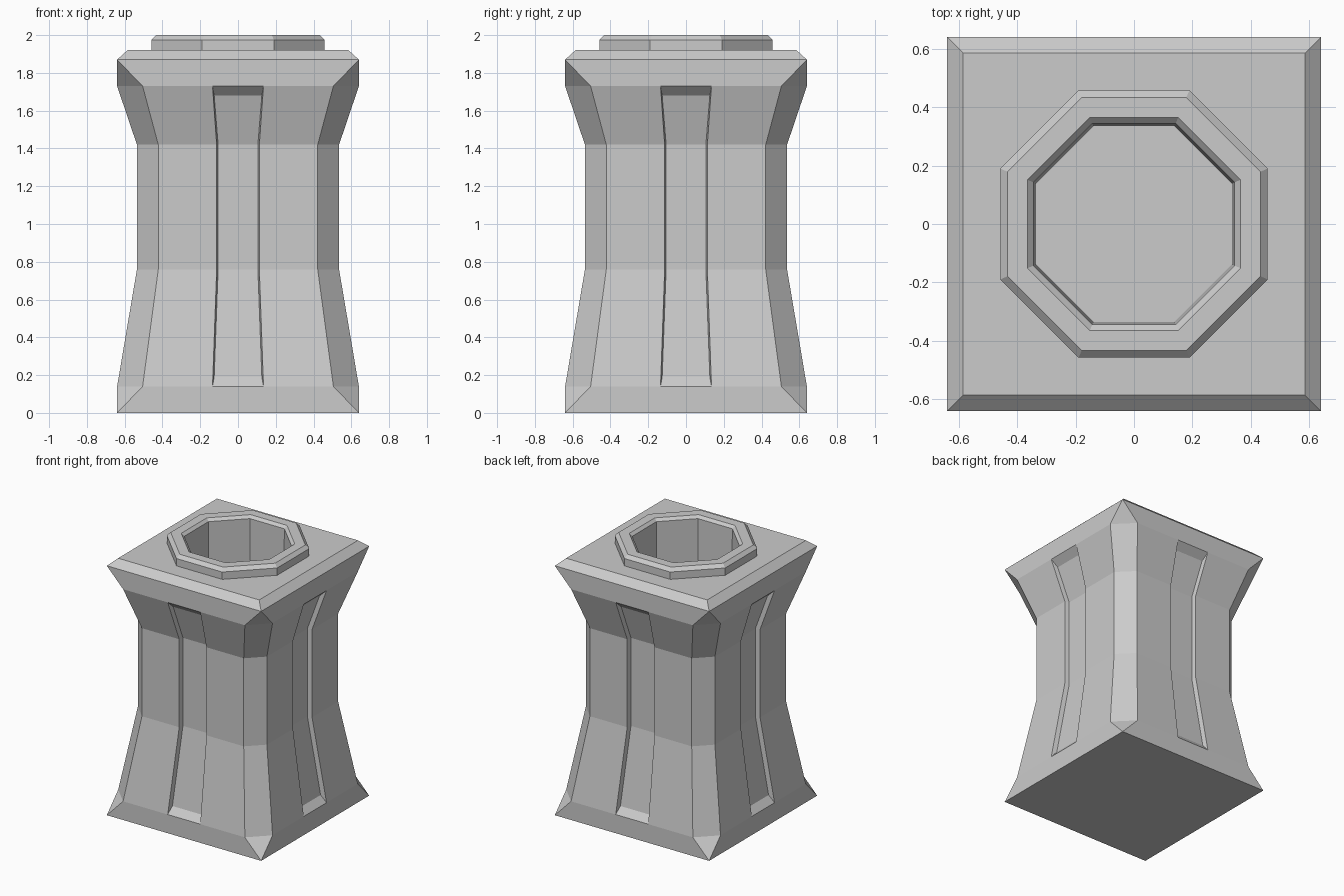
import bpy, bmesh
from math import tan, pi
from mathutils import Matrix, Vector

if "Cube" in bpy.data.objects:
    bpy.data.objects.remove(bpy.data.objects["Cube"])

T = tan(pi / 8)
# body levels: z, face distance, half face width, groove half width
LEVELS = [(0.14, 0.64, 0.505, 0.135), (0.76, 0.535, 0.422, 0.113),
          (1.42, 0.535, 0.422, 0.113), (1.73, 0.64, 0.505, 0.135)]
# groove floor: z, face distance, half width
GROOVE = [(0.19, 0.597, 0.126), (0.76, 0.502, 0.105),
          (1.42, 0.502, 0.105), (1.68, 0.588, 0.126)]
# collar and well octagon profile: apothem, z
COLLAR = [(0.458, 1.92), (0.458, 1.975), (0.433, 2.0), (0.365, 2.0),
          (0.345, 1.98), (0.335, 1.0)]


def P(x, h, z):
    """Point on the front side, h units out from the axis."""
    return Vector((x, -h, z))


def corner(h, c, z):
    """The two ends of the chamfer on the front right corner."""
    return P(c, h, z), Vector((h, -c, z))


def build(name, faces, caps=()):
    """Repeat the front faces on four sides, add caps, weld."""
    bm = bmesh.new()
    for k in range(4):
        rot = Matrix.Rotation(k * pi / 2, 3, 'Z')
        for f in faces:
            bm.faces.new([bm.verts.new(rot @ v) for v in f])
    for f in caps:
        bm.faces.new([bm.verts.new(v) for v in f])
    bmesh.ops.remove_doubles(bm, verts=bm.verts, dist=1e-4)
    me = bpy.data.meshes.new(name)
    bm.to_mesh(me)
    bm.free()
    ob = bpy.data.objects.new(name, me)
    bpy.context.collection.objects.link(ob)


# pedestal body
F = []
S, z0, z1, z2, z3 = 0.64, 0.14, 1.73, 1.87, 1.92
c, g, s = 0.505, 0.135, 0.585
# foot and head: square edge to chamfered section
F.append([P(-S, S, 0), P(S, S, 0), P(c, S, z0), P(g, S, z0), P(-g, S, z0), P(-c, S, z0)])
F.append([P(-c, S, z1), P(-g, S, z1), P(g, S, z1), P(c, S, z1), P(S, S, z2), P(-S, S, z2)])
a, b = corner(S, c, z0)
F.append([P(S, S, 0), b, a])
a, b = corner(S, c, z1)
F.append([a, b, P(S, S, z2)])
# waisted shaft with recessed groove
for (za, ha, ca, ga), (zb, hb, cb, gb), (zc, hc, gc), (zd, hd, gd) in zip(
        LEVELS, LEVELS[1:], GROOVE, GROOVE[1:]):
    F.append([P(-ca, ha, za), P(-ga, ha, za), P(-gb, hb, zb), P(-cb, hb, zb)])
    F.append([P(ga, ha, za), P(ca, ha, za), P(cb, hb, zb), P(gb, hb, zb)])
    F.append([P(-ga, ha, za), P(-gc, hc, zc), P(-gd, hd, zd), P(-gb, hb, zb)])
    F.append([P(gc, hc, zc), P(ga, ha, za), P(gb, hb, zb), P(gd, hd, zd)])
    F.append([P(-gc, hc, zc), P(gc, hc, zc), P(gd, hd, zd), P(-gd, hd, zd)])
    (a, b), (d, e) = corner(ha, ca, za), corner(hb, cb, zb)
    F.append([a, b, e, d])
# groove ends
(zc, hc, gc), (zd, hd, gd) = GROOVE[0], GROOVE[-1]
F.append([P(-g, S, z0), P(g, S, z0), P(gc, hc, zc), P(-gc, hc, zc)])
F.append([P(-gd, hd, zd), P(gd, hd, zd), P(g, S, z1), P(-g, S, z1)])
# bevelled top slab
r = COLLAR[0][0]
F.append([P(-S, S, z2), P(S, S, z2), P(s, s, z3), P(-s, s, z3)])
F.append([P(-s, s, z3), P(s, s, z3), P(r * T, r, z3), P(-r * T, r, z3)])
a, b = corner(r, r * T, z3)
F.append([P(s, s, z3), b, a])
base = [Vector((-S, -S, 0)), Vector((-S, S, 0)), Vector((S, S, 0)), Vector((S, -S, 0))]
build("pedestal_body", F, [base])

# octagonal collar with well
F = []
for (r0, za), (r1, zb) in zip(COLLAR, COLLAR[1:]):
    F.append([P(-r0 * T, r0, za), P(r0 * T, r0, za), P(r1 * T, r1, zb), P(-r1 * T, r1, zb)])
    (a, b), (d, e) = corner(r0, r0 * T, za), corner(r1, r1 * T, zb)
    F.append([a, b, e, d])
r, z = COLLAR[-1]
floor = []
for k in range(4):
    rot = Matrix.Rotation(k * pi / 2, 3, 'Z')
    floor += [rot @ P(-r * T, r, z), rot @ P(r * T, r, z)]
build("collar_and_well", F, [floor])
